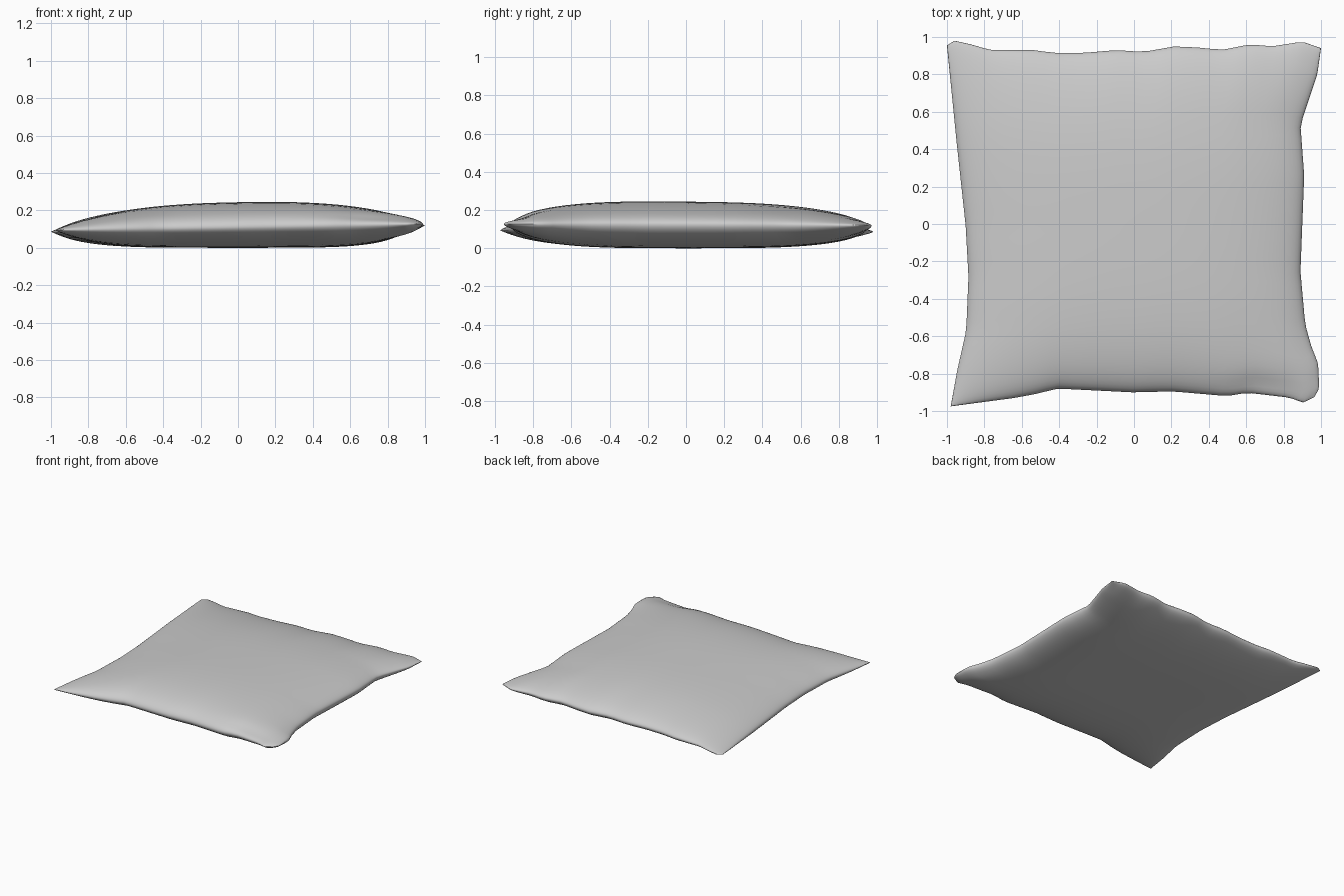
import bpy, bmesh
from math import sin, pi, exp

if "Cube" in bpy.data.objects:
    bpy.data.objects.remove(bpy.data.objects["Cube"])

N = 44

# Outline of the seam: (parameter along the edge, offset of the edge)
LEFT = [(-1, -.98), (-.8, -.945), (-.58, -.897), (-.28, -.885), (0, -.90), (.48, -.95), (1, -1.0)]
RIGHT = [(-1, .965), (-.95, .99), (-.81, .985), (-.7, .945), (-.58, .915), (-.28, .89),
         (.27, .91), (.56, .89), (.85, .98), (1, 1.0)]
FRONT = [(-1, -.975), (-.65, -.93), (-.54, -.91), (-.41, -.88), (0, -.90), (.22, -.895),
         (.52, -.92), (.63, -.902), (.86, -.928), (.94, -.955), (1, -.925)]
BACK = [(-1, .955), (-.96, .98), (-.87, .96), (-.77, .93), (-.54, .93), (-.43, .915), (-.26, .915),
        (-.1, .93), (.05, .92), (.22, .95), (.4, .94), (.45, .927), (.62, .96), (.74, .95),
        (.9, .975), (1, .94)]


def along(pts, t):
    for (a, p), (b, q) in zip(pts, pts[1:]):
        if t <= b:
            return p + (q - p) * (t - a) / (b - a)
    return pts[-1][1]


def swell(t, p):
    return max(0, 1 - abs(t) ** p) ** .52


def point(i, j, side):
    u, v = (sin(pi / 2 * (2 * k / N - 1)) for k in (i, j))
    l, r = along(LEFT, v), along(RIGHT, v)
    f, b = along(FRONT, u), along(BACK, u)
    x = l + (r - l) * (u + 1) / 2
    y = f + (b - f) * (v + 1) / 2
    seam = .112 + .017 * u - .004 * v
    if side > 0:
        z = seam + (.135 - .012 * u * u - .006 * v) * swell(u, 2.6) * swell(v, 2.9 - .5 * v)
        # pinched fold by the front right corner
        z -= .025 * exp(-((u - .68) / .2) ** 2 - ((v + .95) / .05) ** 2) * (1 - v * v) ** .5
    else:
        z = seam - (.107 + .017 * u - .004 * v) * swell(u, 4.8) * swell(v, 3.6)
    return x, y, max(z, 0)


# Cushion: upper and lower cloth panels welded along the seam
bm = bmesh.new()
for side in (1, -1):
    g = [[bm.verts.new(point(i, j, side)) for j in range(N + 1)] for i in range(N + 1)]
    for i in range(N):
        for j in range(N):
            q = [g[i][j], g[i + 1][j], g[i + 1][j + 1], g[i][j + 1]]
            bm.faces.new(q if side > 0 else q[::-1])
bmesh.ops.remove_doubles(bm, verts=bm.verts, dist=1e-5)
low = min(v.co.z for v in bm.verts)
for v in bm.verts:
    v.co.z -= low
mesh = bpy.data.meshes.new("cushion")
bm.to_mesh(mesh)
bm.free()
cushion = bpy.data.objects.new("cushion", mesh)
bpy.context.collection.objects.link(cushion)
for p in mesh.polygons:
    p.use_smooth = True
